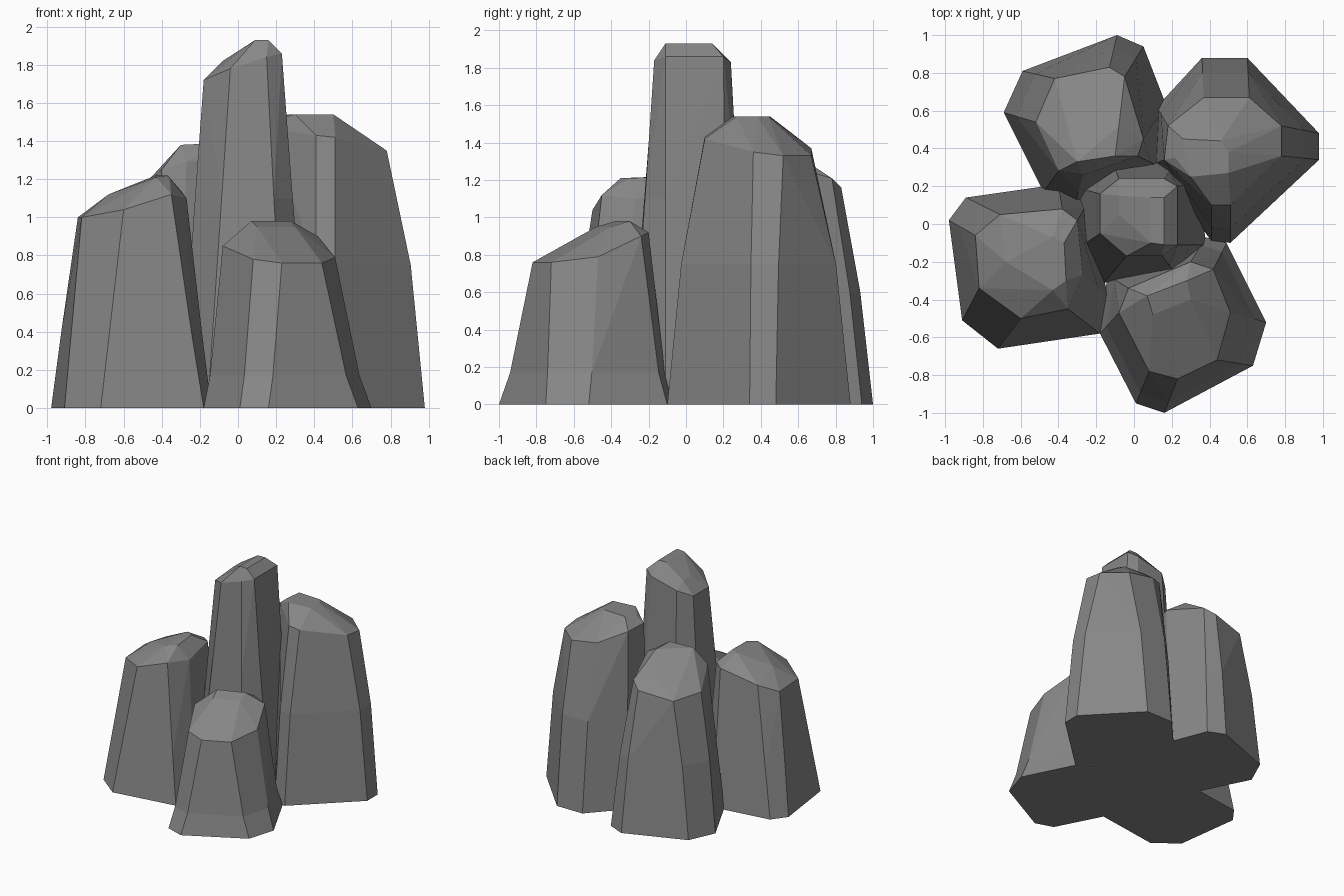
import bpy, bmesh
from math import radians
from mathutils import Vector

stone = bpy.data.materials.new("dark_stone")
stone.diffuse_color = (.24, .24, .24, 1)


def rock_column(name, base, shoulder, cap, mid_z, mid_t):
    """Faceted rock: flared foot below a mid ring, convex body and sloped crown above it."""
    bm = bmesh.new()
    foot = [bm.verts.new((x, y, 0)) for x, y in base]
    mid = []
    for b, s in zip(base, shoulder):
        p = Vector(b).lerp(Vector(s[:2]), mid_t)
        mid.append(bm.verts.new((p.x, p.y, mid_z)))
    body = mid + [bm.verts.new(p) for p in shoulder + cap]
    # body and crown
    bmesh.ops.convex_hull(bm, input=body)
    inner = [f for f in bm.faces if all(v in mid for v in f.verts)]
    bmesh.ops.delete(bm, geom=inner, context='FACES_ONLY')
    # foot
    n = len(foot)
    for i in range(n):
        j = (i + 1) % n
        bm.faces.new((foot[i], foot[j], mid[j], mid[i]))
    bm.faces.new(foot)
    bmesh.ops.delete(bm, geom=[e for e in bm.edges if not e.link_faces], context='EDGES')
    bmesh.ops.delete(bm, geom=[v for v in bm.verts if not v.link_faces], context='VERTS')
    # merge nearly coplanar triangles into broad facets
    bmesh.ops.recalc_face_normals(bm, faces=bm.faces)
    bmesh.ops.dissolve_limit(bm, angle_limit=radians(3), verts=bm.verts, edges=bm.edges)
    me = bpy.data.meshes.new(name)
    bm.to_mesh(me)
    bm.free()
    me.materials.append(stone)
    ob = bpy.data.objects.new(name, me)
    bpy.context.collection.objects.link(ob)
    return ob


# tall central column
rock_column("centre_column",
    [(-.3, -.13), (-.16, -.31), (.25, -.3), (.38, -.11), (.35, .22), (.23, .34), (-.12, .34), (-.29, .19)],
    [(-.18, -.05, 1.72), (-.04, -.17, 1.78), (.15, -.17, 1.84), (.23, -.11, 1.86),
     (.23, .2, 1.86), (.16, .24, 1.83), (-.08, .24, 1.77), (-.18, .16, 1.72)],
    [(.09, -.1, 1.93), (.16, -.11, 1.93), (.16, .14, 1.93), (.09, .14, 1.93),
     (-.08, .05, 1.82), (-.08, .15, 1.82)],
    1.1, .62)

# back right column
rock_column("back_right_column",
    [(.36, .88), (.6, .88), (.98, .48), (.98, .34), (.51, -.1), (.41, -.09), (.11, .32), (.12, .62)],
    [(.37, .67, 1.37), (.61, .67, 1.33), (.78, .52, 1.33), (.78, .36, 1.35),
     (.51, .1, 1.42), (.41, .1, 1.43), (.16, .34, 1.47), (.18, .52, 1.46)],
    [(.26, .45, 1.54), (.46, .44, 1.54), (.5, .38, 1.54), (.5, .27, 1.54), (.3, .25, 1.54), (.22, .35, 1.52)],
    .75, .37)

# back left column
rock_column("back_left_column",
    [(-.59, .81), (-.09, 1.0), (.05, .94), (.17, .63), (.14, .3), (-.31, .11), (-.48, .17), (-.69, .59)],
    [(-.42, .77, 1.12), (-.13, .83, 1.16), (-.05, .78, 1.21), (.05, .45, 1.3),
     (.02, .36, 1.31), (-.27, .26, 1.29), (-.4, .28, 1.25), (-.52, .54, 1.14)],
    [(-.15, .68, 1.27), (-.08, .52, 1.38), (-.1, .36, 1.39), (-.3, .33, 1.38)],
    .6, .4)

# left column
rock_column("left_column",
    [(-.98, .02), (-.89, .14), (-.4, .21), (-.24, .12), (-.14, -.38), (-.18, -.58), (-.72, -.66), (-.91, -.51)],
    [(-.84, -.06, 1.0), (-.71, .05, 1.06), (-.38, .08, 1.13), (-.3, .02, 1.14),
     (-.27, -.27, 1.1), (-.35, -.45, 1.12), (-.6, -.5, 1.04), (-.82, -.34, 1.0)],
    [(-.43, -.07, 1.22), (-.37, -.1, 1.22), (-.36, -.3, 1.21), (-.43, -.35, 1.21), (-.68, -.2, 1.12)],
    .4, .38)

# front right column
rock_column("front_right_column",
    [(.01, -.95), (.16, -1.0), (.63, -.75), (.7, -.52), (.49, -.1), (.38, -.07), (-.14, -.27), (-.18, -.58)],
    [(.08, -.78, .78), (.23, -.82, .76), (.44, -.72, .76), (.51, -.47, .79),
     (.42, -.24, .9), (.3, -.2, .92), (-.03, -.34, .89), (-.08, -.47, .85)],
    [(.07, -.38, .98), (.28, -.3, .98), (.3, -.4, .95), (.1, -.48, .95)],
    .17, .33)
